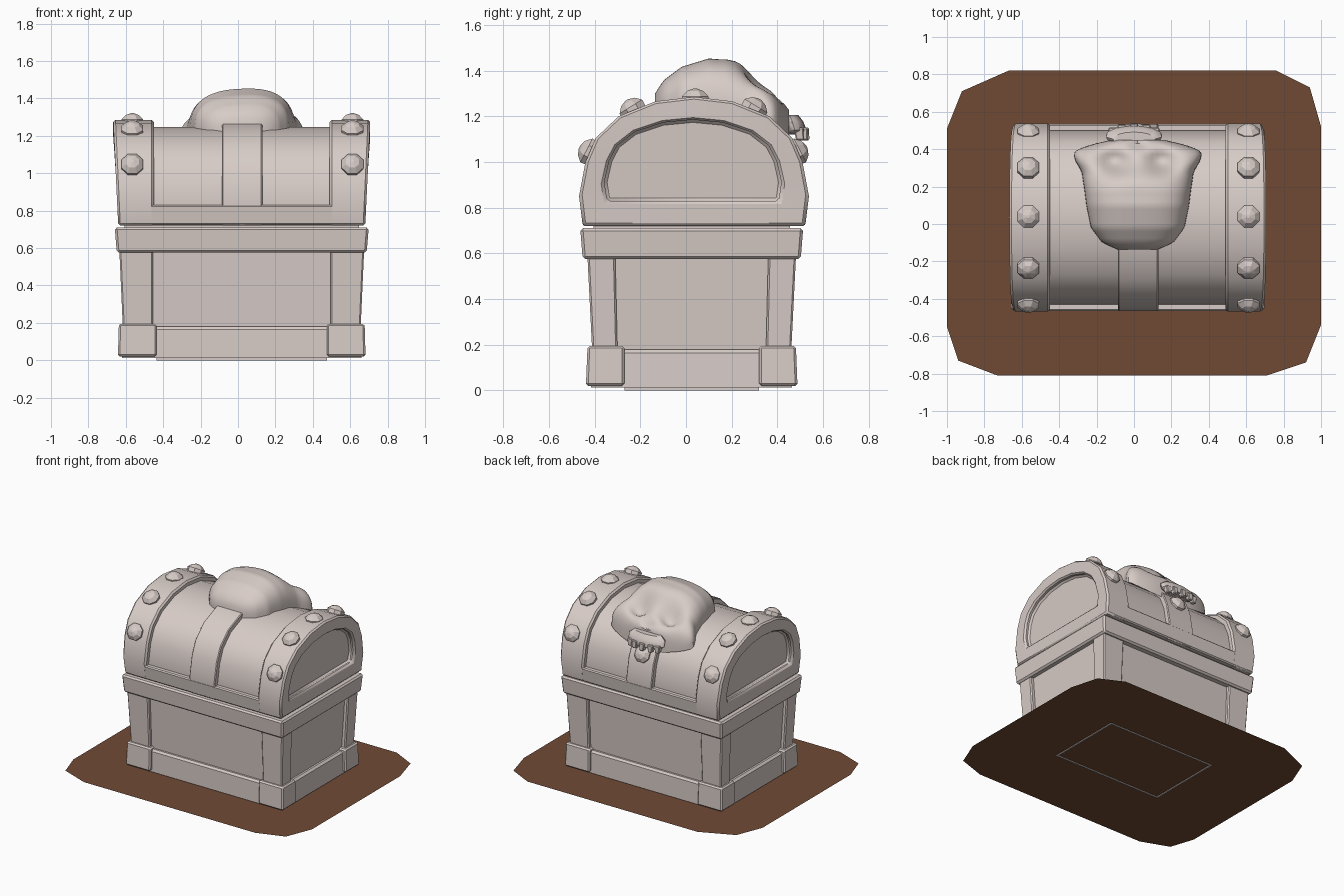
import bpy, bmesh, math
from mathutils import Vector, Matrix

if "Cube" in bpy.data.objects:
    bpy.data.objects.remove(bpy.data.objects["Cube"])


def material(name, rgb):
    m = bpy.data.materials.new(name)
    m.diffuse_color = (*rgb, 1)
    m.use_nodes = True
    m.node_tree.nodes["Principled BSDF"].inputs["Base Color"].default_value = m.diffuse_color
    return m


STONE = material("pale stone", (0.68, 0.60, 0.57))
EARTH = material("brown earth", (0.16, 0.068, 0.034))
CX, CY = 0.02, 0.025


def loft(name, loops, mat=STONE, bevel=0.0, smooth=None, caps=(True, True)):
    """Join closed loops of equal length into one skin."""
    bm = bmesh.new()
    rows = [[bm.verts.new(p) for p in loop] for loop in loops]
    n = len(rows[0])
    for a, b in zip(rows, rows[1:]):
        for i in range(n):
            j = (i + 1) % n
            bm.faces.new((a[i], a[j], b[j], b[i]))
    if caps[0]:
        bm.faces.new(rows[0][::-1])
    if caps[1]:
        bm.faces.new(rows[-1])
    bmesh.ops.recalc_face_normals(bm, faces=bm.faces)
    me = bpy.data.meshes.new(name)
    bm.to_mesh(me)
    bm.free()
    me.materials.append(mat)
    ob = bpy.data.objects.new(name, me)
    bpy.context.collection.objects.link(ob)
    if bevel:
        mod = ob.modifiers.new("bevel", 'BEVEL')
        mod.width, mod.segments = bevel, 1
        mod.limit_method, mod.angle_limit = 'ANGLE', math.radians(50)
    if smooth:
        bpy.context.view_layer.objects.active = ob
        ob.select_set(True)
        bpy.ops.object.shade_smooth_by_angle(angle=math.radians(smooth))
        ob.select_set(False)
    return ob


def rect(x0, x1, y0, y1, z):
    return [(x0, y0, z), (x1, y0, z), (x1, y1, z), (x0, y1, z)]


def centred(hx, hy, z):
    return rect(CX - hx, CX + hx, CY - hy, CY + hy, z)


def corner(sx, sy, hx0, hx1, hy0, hy1, z):
    return [(CX + sx * x, CY + sy * y, z)
            for x, y in ((hx0, hy0), (hx1, hy0), (hx1, hy1), (hx0, hy1))]


# Ground plate
plate = [(-.67, .82), (.76, .82), (.94, .73), (1, .52), (1, -.54), (.92, -.74),
         (.71, -.81), (-.73, -.81), (-.94, -.73), (-1, -.55), (-1, .51), (-.92, .71)]
bm = bmesh.new()
bm.faces.new([bm.verts.new((x, y, 0.006)) for x, y in plate[::-1]])
bmesh.ops.recalc_face_normals(bm, faces=bm.faces)
if bm.faces[:][0].normal.z < 0:
    bmesh.ops.reverse_faces(bm, faces=bm.faces)
me = bpy.data.meshes.new("ground_plate")
bm.to_mesh(me)
bm.free()
me.materials.append(EARTH)
bpy.context.collection.objects.link(bpy.data.objects.new("ground_plate", me))

# Thin footing frame that shows under the plate
loft("footing_frame", [centred(.455, .295, .02), centred(.455, .295, 0),
                       centred(.443, .283, 0), centred(.443, .283, .02)], caps=(False, False))

# Chest body, skirt and rim
loft("skirt", [centred(.64, .44, .012), centred(.635, .437, .165), centred(.62, .425, .18)])
loft("body", [centred(.605, .41, .17), centred(.628, .43, .6), centred(.628, .43, .735)])
loft("rim", [centred(.668, .477, .575), centred(.679, .488, .71)], bevel=.012)
for sx in (-1, 1):
    for sy in (-1, 1):
        loft("base_corner", [corner(sx, sy, .455, .662, .295, .463, .02),
                             corner(sx, sy, .455, .657, .295, .456, .195)], bevel=.01)
        loft("corner_post", [corner(sx, sy, .475, .636, .325, .436, .18),
                             corner(sx, sy, .475, .655, .335, .457, .6)], bevel=.008)

# Lid: arch profile (y, z) shared by barrel, hoops and strap
LY = 0.035
half = [(.487, .72), (.503, .85), (.475, 1.0), (.43, 1.105), (.33, 1.2), (.17, 1.265)]
ARCH = [(-y, z) for y, z in half] + [(0, 1.285)] + [(y, z) for y, z in half[::-1]]


def arch(x, d=0.0, flare=0.0, panel=False):
    out = []
    for y, z in ARCH:
        xx = x + flare * (z - .72) / .565
        if panel:
            out.append((xx, .03 + y * .385 / .5, .83 + (z - .72) * .355 / .565))
        else:
            out.append((xx, LY + y * (1 - d / .5), .72 + (z - .72) * (1 - d / .565)))
    return out


loft("lid_barrel", [arch(CX - .58, .037), arch(CX + .58, .037)], smooth=35)
loft("lid_band", [rect(CX - .6, CX + .6, LY - .487, LY + .487, .722),
                  rect(CX - .6, CX + .6, LY - .5, LY + .5, .83)], bevel=.008)
for s in (-1, 1):
    loft("lid_hoop", [arch(CX + s * .625, flare=s * .02, panel=True),
                      arch(CX + s * .661, flare=s * .026, panel=True),
                      arch(CX + s * .661, flare=s * .026),
                      arch(CX + s * .470)], bevel=.012, smooth=35)
loft("lid_strap", [arch(CX - .105, .002), arch(CX + .11, .002)], bevel=.006, smooth=35)


# Faceted rivets
def rivet(x, y, z):
    normal = Vector((0, y - LY, (z - .82) * 1.05)).normalized()
    m = Matrix.Translation((x, y, z)) @ Vector((0, 0, 1)).rotation_difference(normal).to_matrix().to_4x4()
    loops = []
    for r, h in ((.06, -.03), (.063, .012), (.038, .036), (.008, .046)):
        loops.append([m @ Vector((r * math.cos(a), r * math.sin(a), h))
                      for a in [math.pi * (k + .5) / 4 for k in range(8)]])
    loft("rivet", loops)


for x in (-.565, .612):
    for y, z in ((-.425, 1.045), (-.235, 1.232), (.04, 1.275), (.30, 1.235), (.488, 1.045)):
        rivet(x, y, z)
rivet(.02, .488, 1.045)

# Skull mask lying on the lid, facing the back: y, half width, top z, side z
STATIONS = [(-.135, .11, 1.30, 1.22), (-.10, .19, 1.355, 1.22), (-.02, .25, 1.415, 1.22),
            (.10, .275, 1.452, 1.21), (.18, .285, 1.445, 1.20), (.28, .30, 1.395, 1.17),
            (.34, .335, 1.355, 1.16), (.385, .345, 1.315, 1.14), (.42, .27, 1.275, 1.11),
            (.45, .14, 1.235, 1.08)]


def station(y):
    for a, b in zip(STATIONS, STATIONS[1:]):
        if y <= b[0]:
            t = (y - a[0]) / (b[0] - a[0])
            return [p + (q - p) * t for p, q in zip(a, b)]
    return list(STATIONS[-1])


def bump(x, y, cx, cy, rx, ry):
    return math.exp(-((x - cx) / rx) ** 2 - ((y - cy) / ry) ** 2)


def spow(v, p):
    return math.copysign(abs(v) ** p, v)


loops = []
for k in range(31):
    y, w, top, side = station(-.135 + .585 * k / 30)
    loop = []
    for i in range(41):
        a = math.pi * i / 40
        x = CX + w * spow(math.cos(a), .8)
        h = max(0, math.sin(a)) ** .65
        z = side + (top - side) * h + .04 * (x - CX) * h
        # eye sockets, nose hollow, brow ridge
        z -= .10 * h * (bump(x, y, CX - .125, .335, .085, .06) + bump(x, y, CX + .125, .335, .085, .06))
        z -= .05 * h * bump(x, y, CX, .425, .04, .025)
        z += .015 * h * bump(x, y, CX, .23, .2, .04)
        loop.append((x, y, z))
    loops.append(loop)
loft("skull", loops, smooth=40)

# Upper jaw with teeth
jaw = []
for r, d in ((.75, -.045), (1, -.015), (1, .02), (.8, .04)):
    jaw.append([(CX - .02 + .15 * r * math.cos(a), .47 + .05 * r * math.sin(a) + d * .35, 1.16 - d)
                for a in [math.tau * k / 16 for k in range(16)]])
loft("upper_jaw", jaw, smooth=40)
for k in range(5):
    a = math.pi * (.16 + .17 * k)
    x, y = CX - .02 + .13 * math.cos(a), .475 + .045 * math.sin(a)
    loft("tooth", [rect(x - .022, x + .022, y - .025, y + .018, 1.15),
                   rect(x - .016, x + .016, y - .015, y + .02, 1.095)], bevel=.005)
